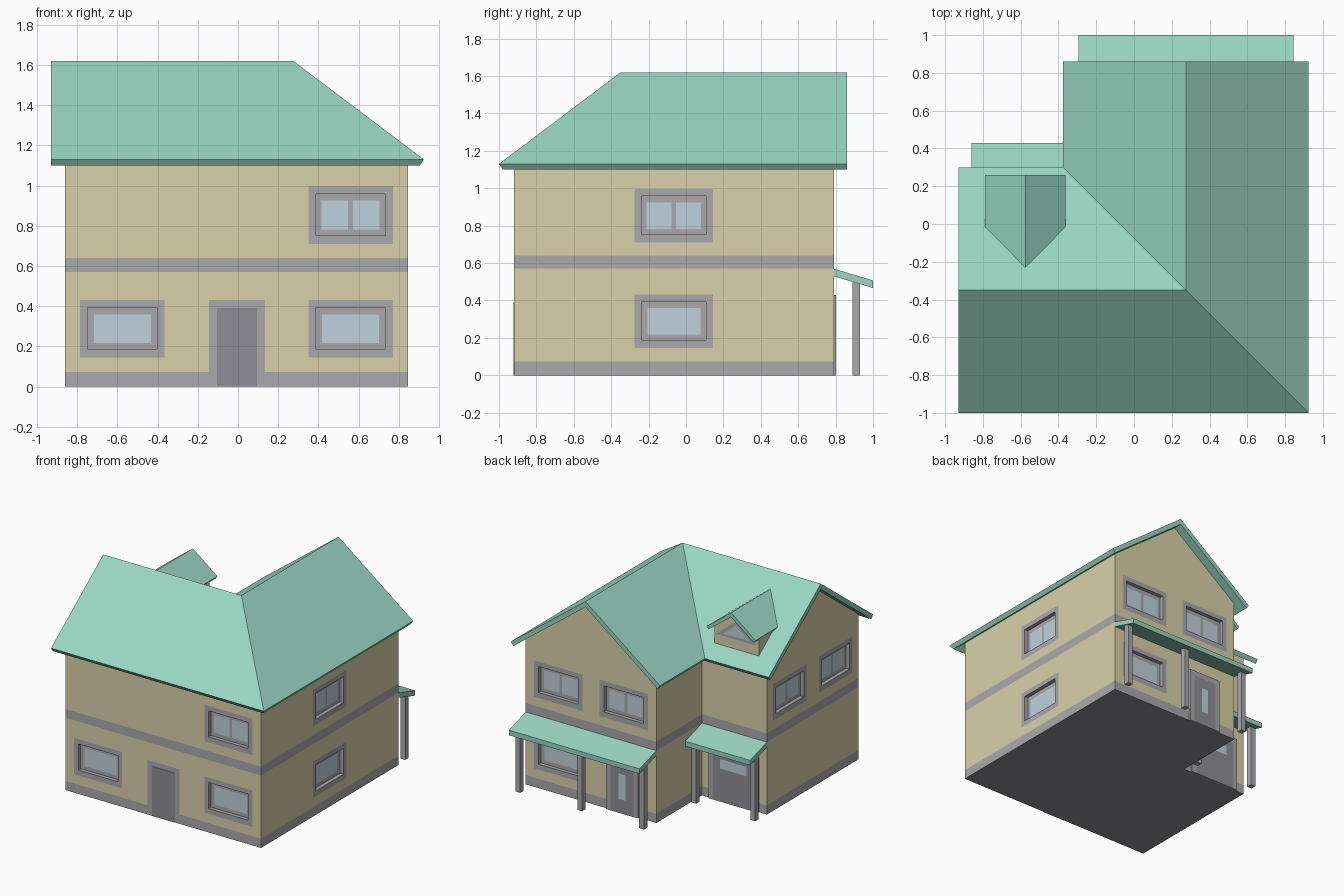
import bpy
import bmesh
from mathutils import Vector

if "Cube" in bpy.data.objects:
    bpy.data.objects.remove(bpy.data.objects["Cube"])


def material(name, rgb):
    m = bpy.data.materials.new(name)
    m.diffuse_color = (*rgb, 1)
    m.use_nodes = True
    m.node_tree.nodes["Principled BSDF"].inputs["Base Color"].default_value = m.diffuse_color
    return m


TAN, TRIM, DOOR, GLASS, ROOF = range(5)
MATS = [material("wall_tan", (0.70, 0.64, 0.40)), material("trim_grey", (0.40, 0.40, 0.42)),
        material("door_grey", (0.27, 0.27, 0.30)), material("glass_blue", (0.53, 0.65, 0.72)),
        material("roof_green", (0.32, 0.67, 0.54))]


def face(bm, pts, mat, toward=None):
    f = bm.faces.new([bm.verts.new(p) for p in pts])
    f.material_index = mat
    f.normal_update()
    if toward is not None and f.normal.dot(Vector(toward)) < 0:
        f.normal_flip()


def finish(bm, name, recalc=False):
    bmesh.ops.remove_doubles(bm, verts=bm.verts, dist=1e-5)
    if recalc:
        bmesh.ops.recalc_face_normals(bm, faces=bm.faces)
    me = bpy.data.meshes.new(name)
    bm.to_mesh(me)
    bm.free()
    for m in MATS:
        me.materials.append(m)
    ob = bpy.data.objects.new(name, me)
    bpy.context.collection.objects.link(ob)
    return ob


def inside(r, u, z):
    return r[0] < u < r[1] and r[2] < z < r[3]


def panel(bm, P, n, area, patches, holes, base):
    """Flat rectangle split into cells; patches recolour cells, holes leave them out."""
    rects = [area] + [p[:4] for p in patches] + holes
    us = sorted({u for r in rects for u in r[:2]})
    zs = sorted({z for r in rects for z in r[2:4]})
    for u0, u1 in zip(us, us[1:]):
        for z0, z1 in zip(zs, zs[1:]):
            u, z = (u0 + u1) / 2, (z0 + z1) / 2
            if any(inside(h, u, z) for h in holes):
                continue
            mat = base
            for p in patches:
                if inside(p, u, z):
                    mat = p[4]
            face(bm, [P(u0, z0), P(u1, z0), P(u1, z1), P(u0, z1)], mat, n)


def window(c, double):
    """Trim rectangle, opening, depth, base material, glass patches."""
    z0 = 0.71 if double else 0.145
    trim = (c - 0.21, c + 0.21, z0, z0 + 0.287, TRIM)
    hole = (c - 0.173, c + 0.173, z0 + 0.043, z0 + 0.248)
    spans = [(-0.145, -0.012), (0.012, 0.145)] if double else [(-0.142, 0.142)]
    glass = [(c + a, c + b, z0 + 0.072, z0 + 0.215, GLASS) for a, b in spans]
    return [trim], hole, 0.03, TRIM, glass


def door(c, half, out, glass=()):
    """Front door sits in flush trim; rear doors are raised surrounds."""
    leaf = (c - half, c + half, 0, 0.39)
    frame = (c - half - 0.04, c + half + 0.04, 0, 0.43)
    if out:
        return [], frame, -0.013, TRIM, [(*leaf, DOOR), *[(*g, GLASS) for g in glass]]
    return [(*frame, TRIM)], leaf, -0.003, DOOR, []


TOP, RIDGE = 1.145, 1.575


def facade(name, axis, pos, sign, u0, u1, openings=(), gable=False):
    bm = bmesh.new()
    n = Vector((0, sign, 0)) if axis == 'x' else Vector((sign, 0, 0))

    def P(u, z, d=0):
        p = Vector((u, pos, z)) if axis == 'x' else Vector((pos, u, z))
        return p - n * d
    patches = [(u0, u1, 0, 0.073, TRIM), (u0, u1, 0.57, 0.64, TRIM)]
    for o in openings:
        patches += o[0]
    panel(bm, P, n, (u0, u1, 0, TOP), patches, [o[1] for o in openings], TAN)
    for _, h, d, base, inner in openings:
        panel(bm, lambda u, z: P(u, z, d), n, h, inner, [], base)
        # reveal around the opening
        mid = P((h[0] + h[1]) / 2, (h[2] + h[3]) / 2)
        loop = [(h[0], h[2]), (h[1], h[2]), (h[1], h[3]), (h[0], h[3])]
        for a, b in zip(loop, loop[1:] + loop[:1]):
            way = (mid - (P(*a) + P(*b)) / 2) * (1 if d > 0 else -1)
            face(bm, [P(*a), P(*b), P(*b, d), P(*a, d)], TRIM, way)
    if gable:
        face(bm, [P(u0, TOP), P(u1, TOP), P((u0 + u1) / 2, RIDGE)], TAN, n)
    finish(bm, name)


# Walls
XL, XM, XR = -0.86, -0.295, 0.845
YF, YM, YB = -0.92, 0.22, 0.79
facade("front_wall", 'x', YF, -1, XL, XR,
       [window(-0.575, False), window(0.56, False), window(0.56, True), door(-0.005, 0.1, False)])
facade("right_wall", 'y', XR, 1, YF, YB, [window(-0.065, False), window(-0.065, True)])
facade("wing_back_wall", 'x', YB, 1, XM, XR,
       [window(0.56, False), window(0.56, True), window(-0.01, True),
        door(-0.005, 0.1, True, [(-0.035, 0.025, 0.11, 0.31)])], True)
facade("wing_side_wall", 'y', XM, -1, YM, YB)
facade("garage_wall", 'x', YM, 1, XL, XM,
       [door(-0.575, 0.175, True, [(-0.69, -0.46, 0.26, 0.335)])])
facade("left_wall", 'y', XL, -1, YF, YM, [window(-0.065, True), window(-0.635, True)], True)

# Floor slab underside
bm = bmesh.new()
face(bm, [(XL, YF, 0), (XR, YF, 0), (XR, YB, 0), (XM, YB, 0), (XM, YM, 0), (XL, YM, 0)], DOOR, (0, 0, -1))
finish(bm, "floor")


def shell(name, top, bottom, faces, outline):
    """Roof slab from matching top and bottom points."""
    bm = bmesh.new()
    for f in faces:
        face(bm, [top[i] for i in f], ROOF)
        face(bm, [bottom[i] for i in reversed(f)], ROOF)
    for a, b in zip(outline, outline[1:] + outline[:1]):
        face(bm, [top[a], bottom[a], bottom[b], top[b]], ROOF)
    finish(bm, name, True)


# Main L-shaped roof: eave corners 0-5, ridge points 6-8
def roof_points(i, ze, zr):
    eave = [(-0.93, -1 + i), (0.925 - i, -1 + i), (0.925 - i, 0.86),
            (-0.375 + i, 0.86), (-0.375 + i, 0.3 - i), (-0.93, 0.3 - i)]
    ridge = [(-0.93, -0.35), (0.275, -0.35), (0.275, 0.86)]
    return [(*p, ze) for p in eave] + [(*p, zr) for p in ridge]


shell("main_roof", roof_points(0, 1.13, 1.62), roof_points(0.021, 1.1, RIDGE),
      [(0, 1, 7, 6), (1, 2, 8, 7), (8, 3, 4, 7), (4, 5, 6, 7)], [0, 1, 2, 8, 3, 4, 5, 6])


# Dormer roof, running back into the main slope
def slope_y(z):
    return -0.35 + (1.62 - z) / 0.754


DX = -0.575


def dormer_points(half, ze, zr):
    return [(DX + s * half, y, z) for s, z in ((-1, ze), (0, zr), (1, ze)) for y in (0.26, slope_y(z))]


shell("dormer_roof", dormer_points(0.213, 1.367, 1.53), dormer_points(0.198, 1.345, 1.495),
      [(0, 1, 3, 2), (2, 3, 5, 4)], [0, 1, 3, 5, 4, 2])

# Dormer walls and triangular window
bm = bmesh.new()
DY, w = 0.19, 0.193
zb, ze = 1.205, 1.347
face(bm, [(DX - w, DY, zb), (DX + w, DY, zb), (DX + w, DY, ze), (DX, DY, 1.495), (DX - w, DY, ze)], TAN, (0, 1, 0))
for s in (-1, 1):
    face(bm, [(DX + s * w, DY, zb), (DX + s * w, DY, ze), (DX + s * w, slope_y(ze), ze)], TAN, (s, 0, 0))
finish(bm, "dormer_walls")
bm = bmesh.new()
for half, z0, z1, y, mat in ((0.18, 1.29, 1.435, 0.193, TRIM), (0.115, 1.312, 1.405, 0.196, GLASS)):
    face(bm, [(DX - half, y, z0), (DX + half, y, z0), (DX, y, z1)], mat, (0, 1, 0))
finish(bm, "dormer_window")


# Porches: sloping slab on square posts
def porch(name, x0, x1, y, posts):
    prof = [(0, 0.57), (0.21, 0.507), (0.21, 0.467), (0, 0.53)]
    bm = bmesh.new()
    a, b = [[(x, y + dy, z) for dy, z in prof] for x in (x0, x1)]
    face(bm, a, ROOF)
    face(bm, b, ROOF)
    for i in range(4):
        j = (i + 1) % 4
        face(bm, [a[i], a[j], b[j], b[i]], ROOF)
    finish(bm, name + "_roof", True)
    for k, x in enumerate(posts):
        bm = bmesh.new()
        bmesh.ops.create_cube(bm, size=1)
        for v in bm.verts:
            v.co = (x + v.co.x * 0.042, y + 0.12 + v.co.y * 0.042, (v.co.z + 0.5) * 0.498)
        for f in bm.faces:
            f.material_index = TRIM
        finish(bm, f"{name}_post_{k + 1}")


porch("wing_porch", XM, XR, YB, (-0.265, 0.275, 0.815))
porch("garage_porch", XL, XM, YM, (-0.835, -0.32))
